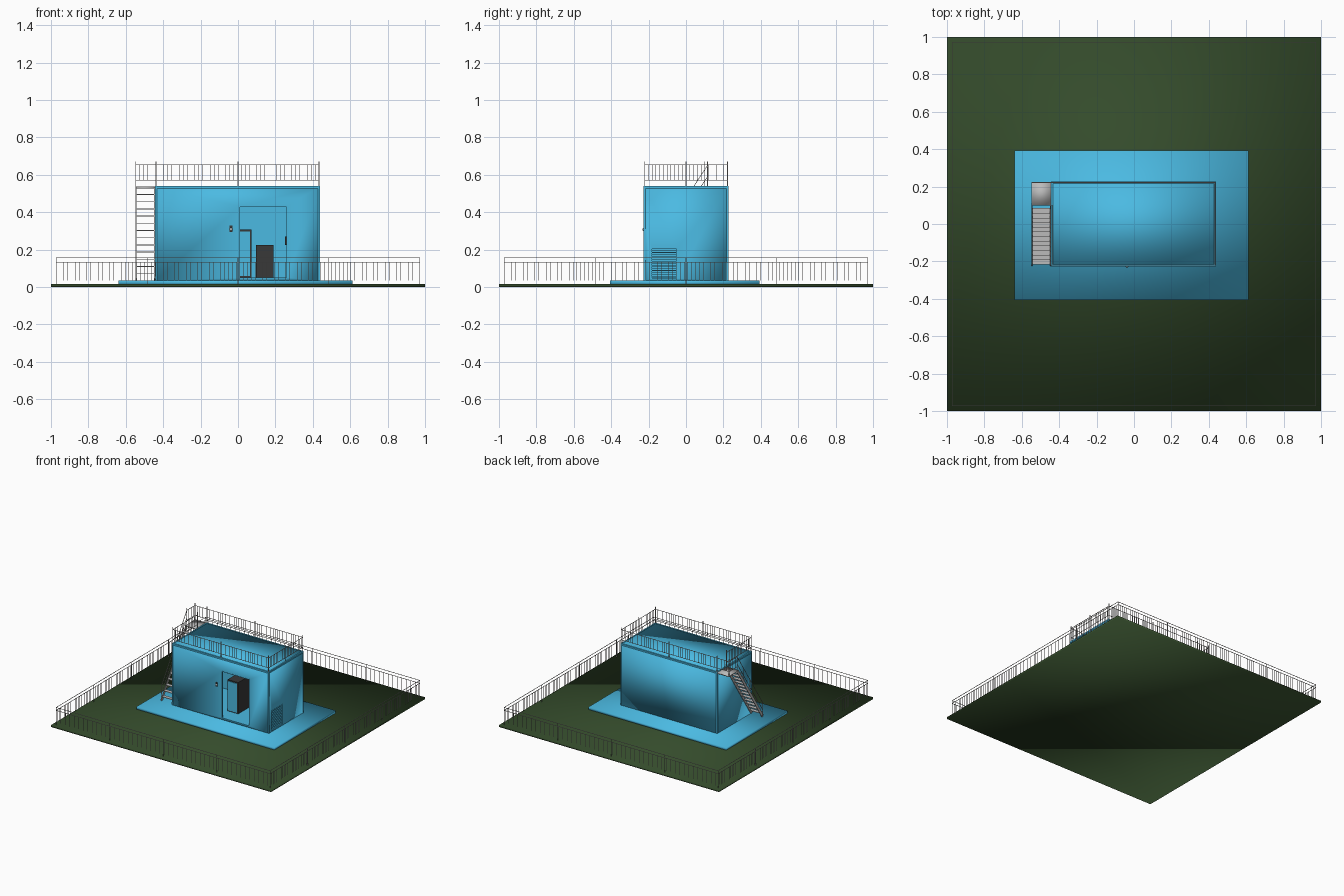
import bpy, bmesh, math
from mathutils import Vector, Matrix

if "Cube" in bpy.data.objects:
    bpy.data.objects.remove(bpy.data.objects["Cube"])


def material(name, rgb):
    m = bpy.data.materials.new(name)
    m.diffuse_color = (*rgb, 1)
    m.use_nodes = True
    m.node_tree.nodes["Principled BSDF"].inputs["Base Color"].default_value = m.diffuse_color
    return m


GREEN = material("grass green", (0.034, 0.07, 0.024))
BLUE = material("sky blue", (0.07, 0.49, 0.76))
STEEL = material("light steel", (0.5, 0.5, 0.5))
RAIL = material("pale grey rail", (0.5, 0.48, 0.47))
DARK = material("dark grey", (0.04, 0.04, 0.04))


def add_box(bm, lo, hi):
    lo, hi = Vector(lo), Vector(hi)
    m = Matrix.Translation((lo + hi) / 2) @ Matrix.Diagonal((*(hi - lo), 1))
    bmesh.ops.create_cube(bm, size=1, matrix=m)


def add_rod(bm, a, b, w, h=None):
    """Square bar from a to b, width w, height h."""
    a, b = Vector(a), Vector(b)
    d = b - a
    z = d.normalized()
    x = Vector((1, 0, 0)) if abs(z.x) < 0.9 else Vector((0, 1, 0))
    y = z.cross(x).normalized()
    x = y.cross(z)
    rot = Matrix((x, y, z)).transposed().to_4x4()
    m = Matrix.Translation((a + b) / 2) @ rot @ Matrix.Diagonal((w, h or w, d.length, 1))
    bmesh.ops.create_cube(bm, size=1, matrix=m)


def finish(name, bm, mat, smooth=False):
    me = bpy.data.meshes.new(name)
    bm.to_mesh(me)
    bm.free()
    me.materials.append(mat)
    for p in me.polygons:
        p.use_smooth = smooth
    ob = bpy.data.objects.new(name, me)
    bpy.context.collection.objects.link(ob)
    return ob


def box(name, lo, hi, mat, smooth=False):
    bm = bmesh.new()
    add_box(bm, lo, hi)
    return finish(name, bm, mat, smooth)


def cut(ob, lo, hi):
    c = box("cutter", lo, hi, BLUE)
    mod = ob.modifiers.new("cut", 'BOOLEAN')
    mod.operation, mod.solver, mod.object = 'DIFFERENCE', 'EXACT', c
    bpy.context.view_layer.objects.active = ob
    bpy.ops.object.modifier_apply(modifier=mod.name)
    bpy.data.objects.remove(c)


def add_railing(bm, a, b, z0, z1, step, w):
    """Evenly spaced upright bars between two plan points."""
    a, b = Vector((*a, 0)), Vector((*b, 0))
    n = max(1, round((b - a).length / step))
    for i in range(n + 1):
        p = a.lerp(b, i / n)
        add_box(bm, p + Vector((-w / 2, -w / 2, z0)), p + Vector((w / 2, w / 2, z1)))


# lawn and paved apron
box("lawn", (-1, -1, 0), (1, 1, 0.015), GREEN, True)
box("apron", (-0.64, -0.405, 0.012), (0.613, 0.392, 0.035), BLUE, True)

# hollow building with doorway and vent opening
X0, X1, Y, ZB, ZT = -0.442, 0.438, 0.225, 0.033, 0.538
body = box("building", (X0, -Y, ZB), (X1, Y, ZT), BLUE, True)
cut(body, (-0.425, -0.208, 0.05), (0.421, 0.208, 0.52))
cut(body, (0.01, -0.3, 0.05), (0.26, -0.15, 0.43))
cut(body, (0.4, -0.185, 0.046), (0.5, -0.05, 0.205))

# slim trim along corners and roof edge
bm = bmesh.new()
T = 0.01
for x in (X0 + T / 2 - 0.001, X1 - T / 2 + 0.001):
    add_box(bm, (x - T / 2, -Y - 0.001, ZT - T), (x + T / 2, Y + 0.001, ZT + 0.002))
    for y in (-Y + T / 2 - 0.001, Y - T / 2 + 0.001):
        add_box(bm, (x - T / 2, y - T / 2, ZB), (x + T / 2, y + T / 2, ZT))
for y in (-Y + T / 2 - 0.001, Y - T / 2 + 0.001):
    add_box(bm, (X0, y - T / 2, ZT - T), (X1, y + T / 2, ZT + 0.002))
finish("edge_trim", bm, BLUE)

# louvred vent on the right wall
bm = bmesh.new()
for i in range(13):
    z = 0.053 + i * 0.012
    add_rod(bm, (0.431, -0.185, z), (0.431, -0.05, z), 0.01, 0.004)
for y in (-0.188, -0.052):
    add_box(bm, (0.428, y, 0.042), (0.439, y + 0.005, 0.209))
for z in (0.042, 0.204):
    add_box(bm, (0.428, -0.188, z), (0.439, -0.047, z + 0.005))
finish("vent_louvres", bm, BLUE)

# doorway trim, open door and handle
bm = bmesh.new()
for x in (0.008, 0.258):
    add_box(bm, (x, -0.226, 0.05), (x + 0.004, -0.21, 0.432))
add_box(bm, (0.008, -0.226, 0.429), (0.262, -0.21, 0.433))
finish("door_trim", bm, BLUE)
box("open_door", (0.262, -0.207, 0.052), (0.27, 0.03, 0.425), BLUE)
box("door_handle", (0.252, 0.0, 0.225), (0.262, 0.015, 0.27), DARK)

# equipment inside
box("tall_cabinet", (-0.025, -0.1, 0.05), (0.072, 0.06, 0.307), DARK)
box("cabinet_front", (-0.016, -0.105, 0.058), (0.063, -0.099, 0.298), BLUE)
box("low_cabinet", (0.095, 0.04, 0.05), (0.19, 0.18, 0.225), DARK)

# wall lamp left of the door
box("lamp_bracket", (-0.045, -0.228, 0.295), (-0.03, -0.222, 0.33), DARK)
bm = bmesh.new()
bmesh.ops.create_uvsphere(bm, u_segments=12, v_segments=8, radius=0.009,
                          matrix=Matrix.Translation((-0.037, -0.224, 0.308)))
finish("lamp_globe", bm, RAIL, True)

# perimeter fence
F = 0.972
bm = bmesh.new()
corners = [(-F, -F), (F, -F), (F, F), (-F, F)]
for i in range(4):
    a, b = corners[i], corners[(i + 1) % 4]
    add_railing(bm, a, b, 0.035, 0.133, 0.0205, 0.002)
    add_railing(bm, a, b, 0.014, 0.157, F / 2, 0.003)
    for z in (0.133, 0.157):
        add_rod(bm, (*a, z), (*b, z), 0.003)
finish("perimeter_fence", bm, RAIL)

# roof railing, carried round the stair landing
L, R, S, B, LY, OX = -0.438, 0.433, -0.221, 0.222, 0.115, -0.547
runs = [((L, S), (R, S)), ((R, S), (R, B)), ((R, B), (L, B)),
        ((L, S), (L, 0.1)), ((L, B), (OX, B)), ((OX, B), (OX, LY))]
bm = bmesh.new()
for a, b in runs:
    add_railing(bm, a, b, 0.571, 0.653, 0.0205, 0.002)
    for z in (0.571, 0.653):
        add_rod(bm, (*a, z), (*b, z), 0.003)
finish("roof_railing", bm, RAIL)
bm = bmesh.new()
for x, y in [(L, S), (0, S), (R, S), (R, B), (0, B), (L, B), (L, 0.1), (R, 0),
             (OX, B), (OX, LY)]:
    add_rod(bm, (x, y, 0.528), (x, y, 0.672), 0.004)
finish("railing_posts", bm, RAIL)

# outside staircase with landing
Y0, Y1, Z0, Z1, N = -0.215, 0.105, 0.035, 0.535, 13
box("stair_landing", (-0.547, 0.1, 0.527), (-0.44, 0.225, 0.537), STEEL, True)
bm = bmesh.new()
for i in range(1, N):
    t = i / N
    y, z = Y0 + (Y1 - Y0) * t, Z0 + (Z1 - Z0) * t
    add_box(bm, (-0.542, y - 0.026, z - 0.004), (-0.448, y + 0.004, z))
finish("stair_treads", bm, STEEL)
bm = bmesh.new()
for x in (-0.545, -0.446):
    add_rod(bm, (x, Y0, Z0 + 0.005), (x, Y1, Z1 - 0.01), 0.004, 0.022)
finish("stair_stringers", bm, STEEL)

# sloping handrail on the open side
bm = bmesh.new()
x = -0.547
for h in (0.055, 0.115):
    add_rod(bm, (x, Y0, Z0 + h), (x, LY, Z1 + h), 0.003)
for t in (0, 0.25, 0.5, 0.75):
    y, z = Y0 + (LY - Y0) * t, Z0 + (Z1 - Z0) * t
    add_rod(bm, (x, y, z), (x, y, z + 0.117), 0.003)
finish("stair_handrail", bm, RAIL)
